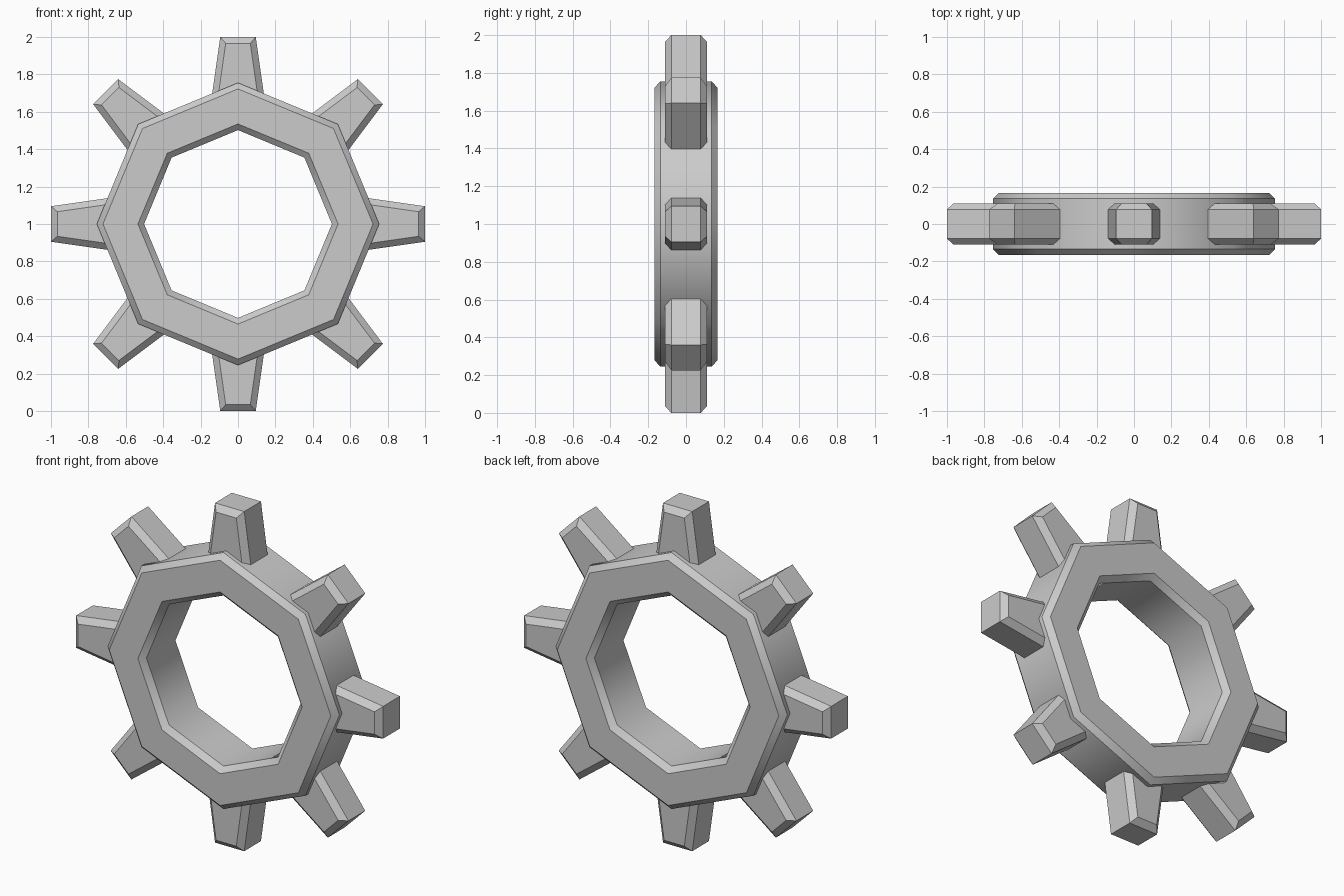
import bpy, bmesh
from math import pi, sin, cos
from mathutils import Vector

if "Cube" in bpy.data.objects:
    bpy.data.objects.remove(bpy.data.objects["Cube"])

SIDES = 8
CENTRE = Vector((0, 0, 1))


def make_object(name, bm):
    bmesh.ops.recalc_face_normals(bm, faces=bm.faces)
    mesh = bpy.data.meshes.new(name)
    bm.to_mesh(mesh)
    bm.free()
    obj = bpy.data.objects.new(name, mesh)
    obj.location = CENTRE
    bpy.context.collection.objects.link(obj)
    return obj


# Octagonal ring: chamfered (radius, y) profile turned around the y axis
profile = [(0.722, -0.167), (0.755, -0.135), (0.755, 0.135), (0.722, 0.167),
           (0.535, 0.167), (0.502, 0.135), (0.502, -0.135), (0.535, -0.167)]
bm = bmesh.new()
rows = []
for i in range(SIDES):
    a = 2 * pi * i / SIDES
    rows.append([bm.verts.new((r * cos(a), y, r * sin(a))) for r, y in profile])
n = len(profile)
for i in range(SIDES):
    p, q = rows[i], rows[(i + 1) % SIDES]
    for j in range(n):
        k = (j + 1) % n
        bm.faces.new((p[j], p[k], q[k], q[j])).smooth = True
# Profile corners stay sharp, the turning direction is smooth
for row_i, row in enumerate(rows):
    nxt = rows[(row_i + 1) % SIDES]
    for a, b in zip(row, nxt):
        bm.edges.get((a, b)).smooth = False
make_object("gear_ring", bm)


# Tapered tooth, chamfered around its front and back faces
def make_tooth(name, angle):
    base, tip, slope, c = 0.66, 1.0, 0.142, 0.034
    layers = [(-0.11, c), (-0.078, 0), (0.078, 0), (0.11, c)]
    bm = bmesh.new()
    loops = []
    for y, inset in layers:
        top = tip - inset
        wt = 0.095 + slope * (tip - top) - inset
        wb = 0.095 + slope * (tip - base) - inset
        loops.append([bm.verts.new((x, y, z)) for x, z in
                      ((-wb, base), (wb, base), (wt, top), (-wt, top))])
    for p, q in zip(loops, loops[1:]):
        for j in range(4):
            k = (j + 1) % 4
            bm.faces.new((p[j], p[k], q[k], q[j]))
    bm.faces.new(loops[0])
    bm.faces.new(loops[-1])
    obj = make_object(name, bm)
    obj.rotation_euler = (0, angle, 0)


for i in range(SIDES):
    make_tooth(f"gear_tooth_{i + 1}", 2 * pi * i / SIDES)
